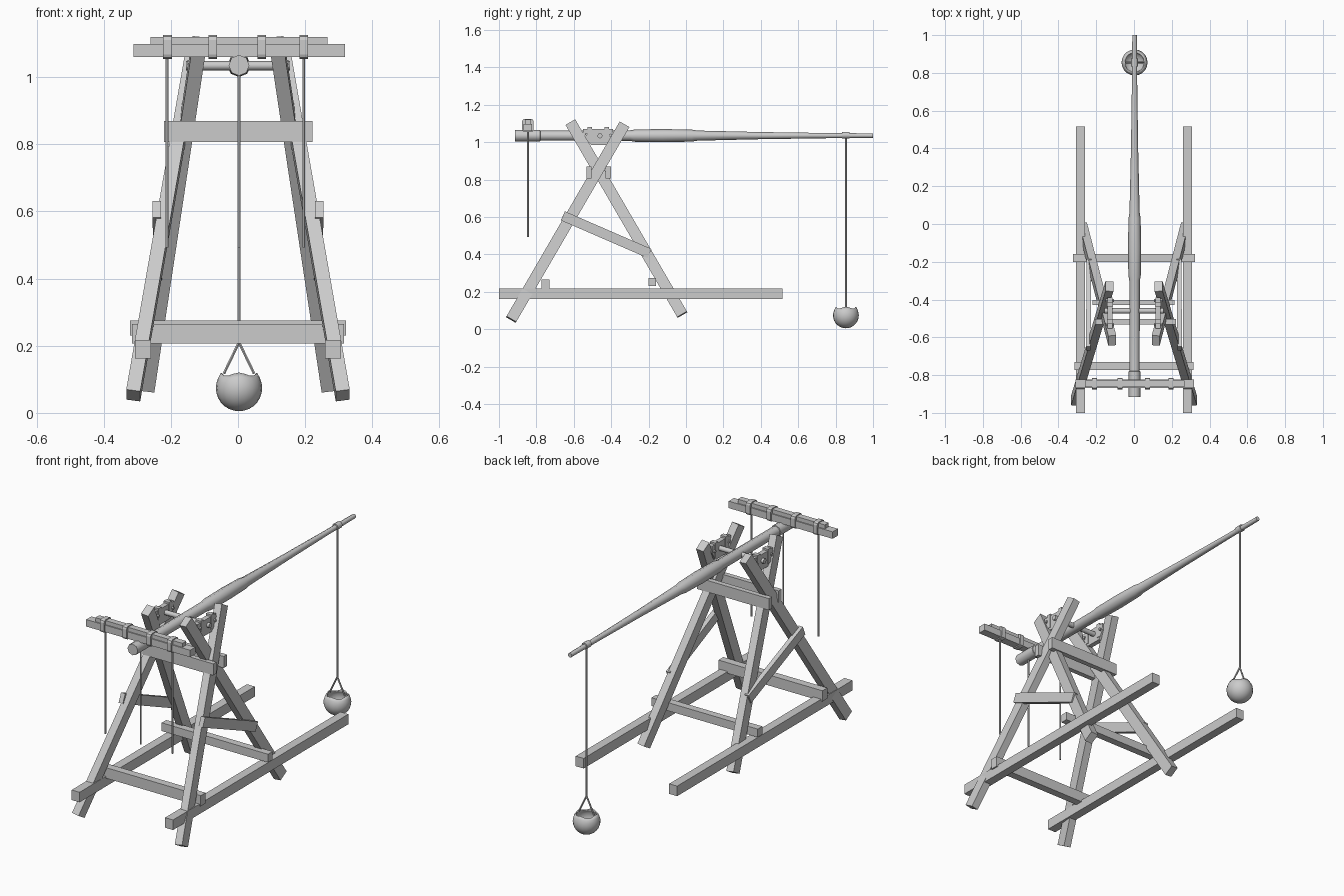
import bpy, bmesh, math
from mathutils import Vector, Matrix

if "Cube" in bpy.data.objects:
    bpy.data.objects.remove(bpy.data.objects["Cube"])

wood = bpy.data.materials.new("weathered grey")
wood.diffuse_color = (0.6, 0.6, 0.6, 1)
wood.use_nodes = True
wood.node_tree.nodes["Principled BSDF"].inputs["Base Color"].default_value = wood.diffuse_color


def finish(name, bm, smooth=None):
    bmesh.ops.recalc_face_normals(bm, faces=bm.faces)
    me = bpy.data.meshes.new(name)
    bm.to_mesh(me)
    bm.free()
    ob = bpy.data.objects.new(name, me)
    bpy.context.collection.objects.link(ob)
    me.materials.append(wood)
    if smooth:
        bpy.ops.object.select_all(action='DESELECT')
        ob.select_set(True)
        bpy.context.view_layer.objects.active = ob
        bpy.ops.object.shade_smooth_by_angle(angle=math.radians(smooth))
    return ob


def box(name, lo, hi, bevel=0):
    lo, hi = Vector(lo), Vector(hi)
    bm = bmesh.new()
    bmesh.ops.create_cube(bm, size=1, matrix=Matrix.Translation((lo + hi) / 2)
                          @ Matrix.Diagonal((*(hi - lo), 1)))
    if bevel:
        edges = [e for e in bm.edges if abs((e.verts[0].co - e.verts[1].co).x) > 1e-4]
        bmesh.ops.bevel(bm, geom=edges, offset=bevel, segments=2, profile=0.5,
                        affect='EDGES')
    return finish(name, bm)


def frame(p, q):
    """Matrix at the midpoint with z along p-q and x kept close to world x."""
    z = (q - p).normalized()
    ref = Vector((1, 0, 0)) if abs(z.x) < 0.9 else Vector((0, 1, 0))
    y = z.cross(ref).normalized()
    x = y.cross(z)
    m = Matrix((x, y, z)).transposed().to_4x4()
    return Matrix.Translation((p + q) / 2) @ m


def beam(name, p, q, w, h):
    p, q = Vector(p), Vector(q)
    bm = bmesh.new()
    bmesh.ops.create_cube(bm, size=1, matrix=frame(p, q)
                          @ Matrix.Diagonal((w, h, (q - p).length, 1)))
    return finish(name, bm)


def rod(name, p, q, r, n=8):
    p, q = Vector(p), Vector(q)
    bm = bmesh.new()
    bmesh.ops.create_cone(bm, cap_ends=True, segments=n, radius1=r, radius2=r,
                          depth=(q - p).length, matrix=frame(p, q))
    return finish(name, bm, 50)


# Base: two long skids and two cross timbers
for s, side in ((-1, "left"), (1, "right")):
    box(side + "_skid", (s * .283 - .024, -1, .162), (s * .283 + .024, .515, .217))
box("front_base_crossbeam", (-.315, -.772, .207), (.315, -.73, .265))
box("rear_base_crossbeam", (-.322, -.2, .23), (.322, -.16, .275))

# Crossed legs, side braces and axle bearings
for s, side in ((-1, "left"), (1, "right")):
    beam(side + "_front_leg", (s * .312, -.935, .052), (s * .13, -.33, 1.093), .042, .06)
    beam(side + "_rear_leg", (s * .27, -.02, .078), (s * .115, -.617, 1.105), .042, .06)
    beam(side + "_diagonal_brace", (s * .242, -.658, .606), (s * .238, -.195, .405), .025, .053)

    bm = bmesh.new()
    outline = [(-.552, 1.07), (-.39, 1.07), (-.388, 1.035), (-.42, .985),
               (-.508, .985), (-.55, 1.035)]
    f = bm.faces.new([bm.verts.new((s * .128 - .013, y, z)) for y, z in outline])
    ext = bmesh.ops.extrude_face_region(bm, geom=[f])
    bmesh.ops.translate(bm, vec=(.026, 0, 0),
                        verts=[v for v in ext["geom"] if isinstance(v, bmesh.types.BMVert)])
    finish(side + "_bearing_block", bm)
    for i, y in enumerate((-.515, -.425)):
        box(f"{side}_bearing_peg_{i}", (s * .128 - .016, y - .012, 1.0),
            (s * .128 + .016, y + .012, 1.08))
    for i, (y, z) in enumerate(((-.532, 1.043), (-.405, 1.038))):
        rod(f"{side}_bearing_bolt_{i}", (s * .105, y, z), (s * .15, y, z), .008, 6)

# Upper tie beams either side of the leg crossing
box("front_tie_beam", (-.207, -.531, .806), (.222, -.504, .869))
box("rear_tie_beam", (-.22, -.43, .806), (.215, -.402, .869))
rod("axle", (-.155, -.46, 1.034), (.155, -.46, 1.034), .014)

# Throwing arm: turned pole with a stout butt and a thick middle
profile = [(-.915, .031), (-.78, .031), (-.779, .027), (-.3, .028), (-.27, .033),
           (-.12, .035), (.03, .032), (.06, .027), (.4, .019), (.75, .014), (1, .012)]
bm = bmesh.new()
n, rings = 8, []
for y, r in profile:
    rings.append([bm.verts.new((.003 + r * math.sin(2 * math.pi * k / n), y,
                                1.035 + r * math.cos(2 * math.pi * k / n)))
                  for k in range(n)])
for a, b in zip(rings, rings[1:]):
    for k in range(n):
        bm.faces.new((a[k], a[(k + 1) % n], b[(k + 1) % n], b[k]))
bm.faces.new(rings[0])
bm.faces.new(rings[-1])
finish("throwing_arm", bm, 50)

# Pulling bar lashed across the butt, with hanging ropes
box("pulling_bar_lower", (-.311, -.868, 1.06), (.318, -.823, 1.098))
box("pulling_bar_upper", (-.26, -.862, 1.096), (.267, -.829, 1.12))
for i, x in enumerate((-.21, -.075, .071, .196)):
    box(f"bar_lashing_{i}", (x - .013, -.876, 1.054), (x + .013, -.815, 1.125), .014)
for i, x in enumerate((-.211, .003, .196)):
    rod(f"pulling_rope_{i}", (x, -.845, .492), (x, -.845, 1.07), .0048, 6)

# Sling: knot, rope, two bridle strands and an open pouch
SY = .855
rod("sling_knot", (.003, SY - .02, 1.037), (.003, SY + .02, 1.037), .018)
rod("sling_rope", (.003, SY, .205), (.003, SY, 1.035), .005, 6)
for s in (-1, 1):
    rod("sling_bridle", (.003, SY, .21), (.003 + s * .045, SY, .117), .0045, 6)

bm = bmesh.new()
bmesh.ops.create_uvsphere(bm, u_segments=20, v_segments=14, radius=.069)
bmesh.ops.bisect_plane(bm, geom=bm.verts[:] + bm.edges[:] + bm.faces[:],
                       plane_co=(0, 0, .043), plane_no=(0, 0, 1), clear_outer=True)
for v in bm.verts:
    if v.co.z > .035:  # gently sagging rim
        v.co.z += .005 * math.cos(4 * math.atan2(v.co.y, v.co.x)) - .002
pouch = finish("sling_pouch", bm, 50)
pouch.location = (.003, SY, .074)
shell = pouch.modifiers.new("thickness", 'SOLIDIFY')
shell.thickness = .006
